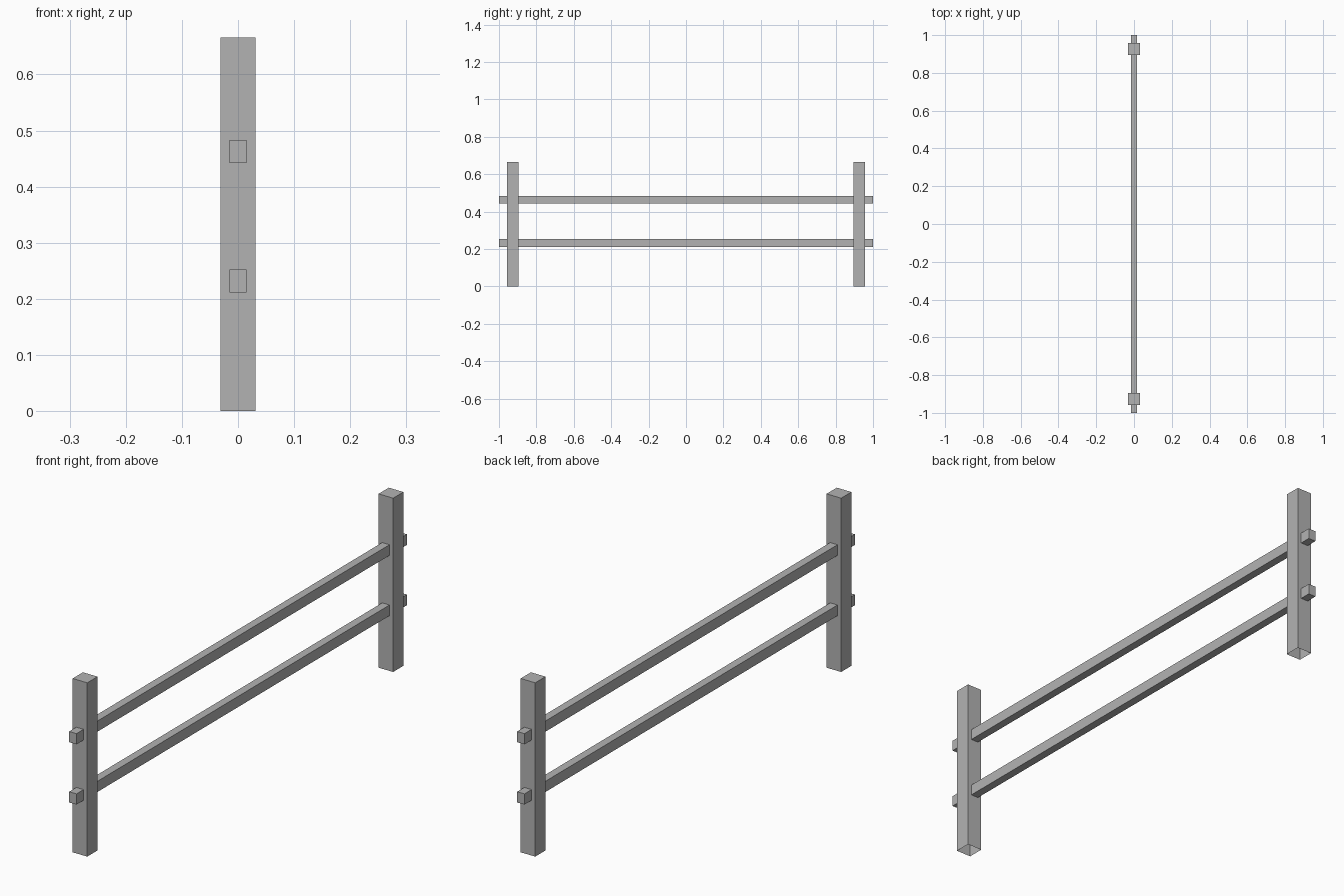
import bpy
import bmesh
from mathutils import Vector

cube = bpy.data.objects.get("Cube")
if cube:
    bpy.data.objects.remove(cube, do_unlink=True)

# Single flat grey for the whole fence
GREY = (0.45, 0.45, 0.45, 1.0)
grey = bpy.data.materials.new("plain_grey")
grey.use_nodes = True
grey.diffuse_color = GREY
grey.node_tree.nodes["Principled BSDF"].inputs["Base Color"].default_value = GREY


def box(name, centre, size, open_bottom=False):
    bm = bmesh.new()
    bmesh.ops.create_cube(bm, size=1)
    bmesh.ops.scale(bm, vec=Vector(size), verts=bm.verts)
    bmesh.ops.translate(bm, vec=Vector(centre), verts=bm.verts)
    if open_bottom:
        bm.normal_update()
        under = [f for f in bm.faces if f.normal.z < -0.9]
        bmesh.ops.delete(bm, geom=under, context="FACES_ONLY")
    mesh = bpy.data.meshes.new(name)
    bm.to_mesh(mesh)
    bm.free()
    mesh.materials.append(grey)
    obj = bpy.data.objects.new(name, mesh)
    bpy.context.collection.objects.link(obj)
    return obj


# Upright posts, open underneath
HEIGHT = 0.666
for name, side in (("front_post", -1), ("back_post", 1)):
    box(name, (0, side * 0.926, HEIGHT / 2), (0.062, 0.062, HEIGHT), open_bottom=True)

# Rails running through both posts
for name, z in (("lower_rail", 0.232), ("upper_rail", 0.463)):
    box(name, (0, 0, z), (0.031, 2.0, 0.041))
